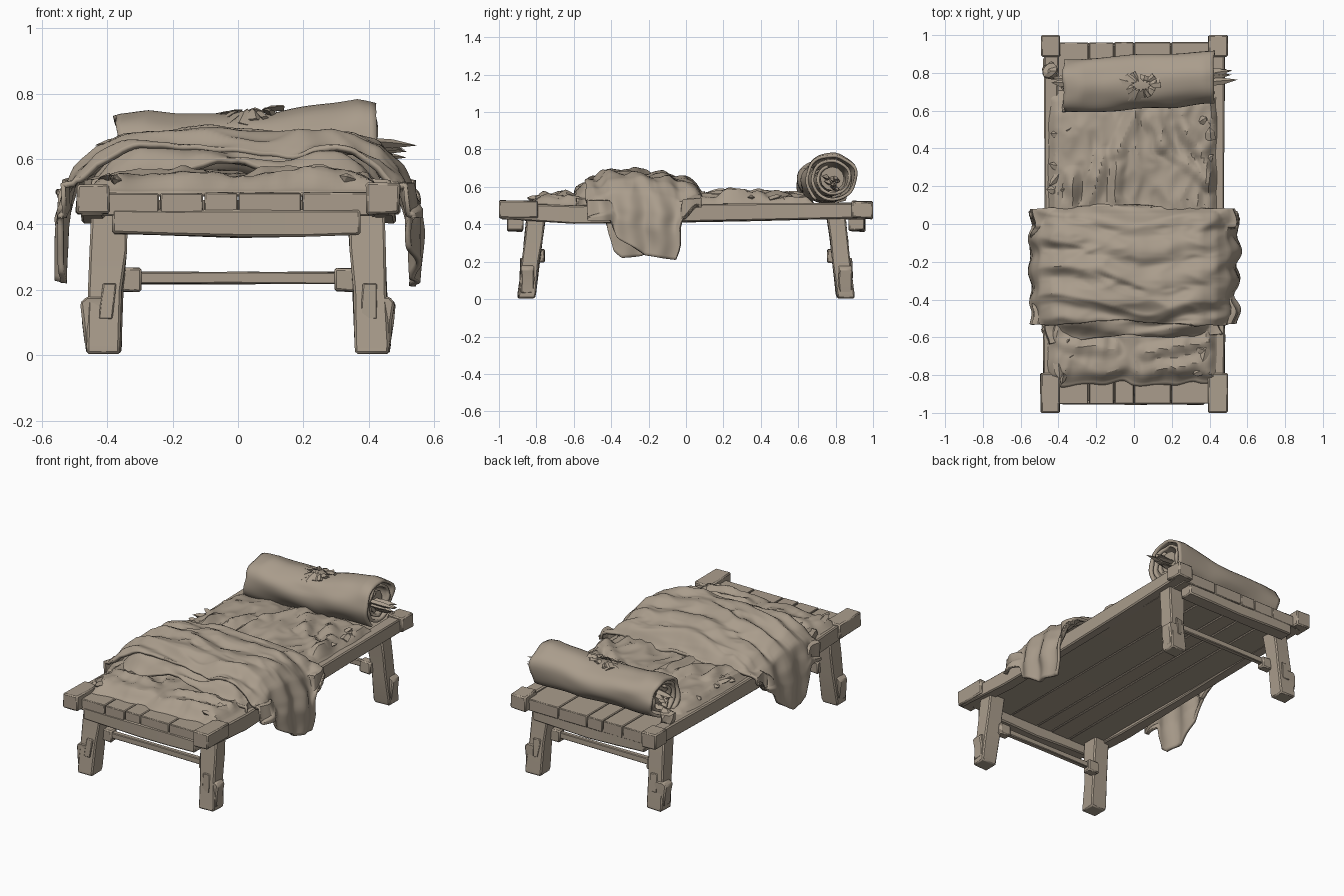
import bpy, bmesh, math, random
from mathutils import Vector, noise

if "Cube" in bpy.data.objects:
    bpy.data.objects.remove(bpy.data.objects["Cube"])

random.seed(4)
MAT = bpy.data.materials.new("weathered tan")
MAT.diffuse_color = (0.40, 0.335, 0.262, 1)
MAT.use_nodes = True
MAT.node_tree.nodes["Principled BSDF"].inputs["Base Color"].default_value = MAT.diffuse_color


def finish(name, bm, angle=35, bevel=0, solid=0):
    bmesh.ops.recalc_face_normals(bm, faces=bm.faces)
    me = bpy.data.meshes.new(name)
    bm.to_mesh(me)
    bm.free()
    ob = bpy.data.objects.new(name, me)
    bpy.context.collection.objects.link(ob)
    me.materials.append(MAT)
    if solid:
        m = ob.modifiers.new("thickness", 'SOLIDIFY')
        m.thickness, m.offset = solid, 0
    if bevel:
        m = ob.modifiers.new("worn edges", 'BEVEL')
        m.width, m.segments = bevel, 1
    bpy.ops.object.select_all(action='DESELECT')
    ob.select_set(True)
    bpy.context.view_layer.objects.active = ob
    bpy.ops.object.shade_smooth_by_angle(angle=math.radians(angle))
    return ob


def interp(pts, t):
    for (a, p), (b, q) in zip(pts, pts[1:]):
        if t <= b:
            return p + (q - p) * max(0, (t - a) / (b - a))
    return pts[-1][1]


def step(a, b, t):
    t = min(1, max(0, (t - a) / (b - a)))
    return t * t * (3 - 2 * t)


def beam(name, axis, sections, wear=0.004, bevel=0.007):
    """Timber through sections (position, a0, a1, b0, b1) along an axis."""
    bm = bmesh.new()
    rings = []
    for p, a0, a1, b0, b1 in sections:
        ring = []
        for a, b in ((a0, b0), (a1, b0), (a1, b1), (a0, b1)):
            a += random.uniform(-wear, wear)
            b += random.uniform(-wear, wear)
            ring.append(bm.verts.new({'x': (p, a, b), 'y': (a, p, b), 'z': (a, b, p)}[axis]))
        rings.append(ring)
    for r, s in zip(rings, rings[1:]):
        for i in range(4):
            bm.faces.new((r[i], r[i - 1], s[i - 1], s[i]))
    bm.faces.new(rings[0])
    bm.faces.new(rings[-1])
    return finish(name, bm, bevel=bevel)


def sheet(name, nu, nv, f, solid, angle=40):
    """Cloth grid from f(u, v), u and v in 0..1."""
    bm = bmesh.new()
    g = [[bm.verts.new(f(i / nu, j / nv)) for j in range(nv + 1)] for i in range(nu + 1)]
    for i in range(nu):
        for j in range(nv):
            bm.faces.new((g[i][j], g[i + 1][j], g[i + 1][j + 1], g[i][j + 1]))
    return finish(name, bm, angle, solid=solid)


def spike(bm, base, tip, width, thick):
    """Torn angular scrap: flat wedge from base to tip."""
    base, tip = Vector(base), Vector(tip)
    d = (tip - base).normalized()
    side = d.cross(Vector((0.1, 0.2, 1))).normalized()
    up = side.cross(d)
    ring, mid = [[bm.verts.new(base.lerp(tip, f) + side * a * width * k + up * b * thick)
                  for a, b in ((-1, 0), (0, 1), (1, 0), (0, -1))] for f, k in ((0, 1), (0.6, 0.8))]
    end = bm.verts.new(tip)
    bm.faces.new(ring)
    for i in range(4):
        bm.faces.new((ring[i - 1], ring[i], mid[i], mid[i - 1]))
        bm.faces.new((mid[i - 1], mid[i], end))


def nz(x, y, z=0):
    return noise.noise(Vector((x, y, z)))


def crease(x, y, z=0):
    return 0.5 - abs(nz(x, y, z)) * 1.6


# --- Frame: side rails with blocky ends
for s, side in ((-1, "left"), (1, "right")):
    beam(side + "_rail", 'y', [(y, *sorted((s * a, s * b)), z0, z1) for y, a, b, z0, z1 in (
        (-0.99, 0.41, 0.48, 0.43, 0.515), (-0.6, 0.40, 0.48, 0.405, 0.50), (-0.1, 0.41, 0.475, 0.41, 0.505),
        (0.4, 0.41, 0.475, 0.42, 0.51), (0.95, 0.40, 0.48, 0.43, 0.515))])
    for e, y0, y1, end in ((-1, -1.0, -0.79, "front"), (1, 0.885, 1.0, "back")):
        x0, x1 = sorted((s * 0.392, s * 0.495))
        beam(f"{end}_{side}_rail_end", 'y', [(y0, x0, x1, 0.434, 0.526), (y1, x0, x1, 0.43, 0.522)])
        # Splayed legs
        cx = [s * 0.412, s * 0.405, s * 0.397, s * 0.392]
        beam(f"{end}_{side}_leg", 'z', [
            (z, c - w, c + w, e * cy - d, e * cy + d) for z, c, w, cy, d in (
                (0.004, cx[0], 0.05, 0.855, 0.045), (0.03, cx[0], 0.054, 0.85, 0.048),
                (0.2, cx[1], 0.052, 0.83, 0.046), (0.32, cx[2], 0.054, 0.817, 0.048),
                (0.45, cx[3], 0.055, 0.80, 0.05))])
        # Splintered slab on the leg
        beam(f"{end}_{side}_leg_splinter", 'z', [
            (z, *sorted((s * 0.40, s * w)), e * 0.85 - 0.034, e * 0.85 + 0.036)
            for z, w in ((0.03, 0.466), (0.10, 0.474), (0.16, 0.482), (0.18, 0.46))])
        beam(f"{end}_{side}_leg_chip", 'z', [
            (z, s * 0.40 - 0.02, s * 0.40 + 0.02, *sorted((e * 0.83, e * (0.890 - z * 0.03))))
            for z in (0.11, 0.22)], 0.008, 0.004)
        # Socket block for the stretcher
        beam(f"{end}_{side}_socket", 'x', [
            (s * p, *sorted((e * 0.755, e * 0.81)), 0.195, 0.266) for p in (0.295, 0.37)], 0.003)

for e, end in ((-1, "front"), (1, "back")):
    beam(end + "_stretcher", 'x', [(x, *sorted((e * 0.77, e * 0.80)), 0.218, 0.255)
                                   for x in (-0.35, 0, 0.35)], 0.002, 0.004)
    beam(end + "_cross_beam", 'x', [(x, *sorted((e * 0.87, e * 0.957)), z, 0.447) for x, z in
                                    ((-0.385, 0.372), (-0.2, 0.367), (0, 0.361), (0.2, 0.364), (0.375, 0.368))], 0.003)

# --- Deck planks with a lining that closes the gaps
beam("deck_lining", 'y', [(y, -0.42, 0.42, 0.435, 0.475) for y in (-0.935, 0, 0.94)], 0.001, 0.004)
edges = [-0.425, -0.24, -0.105, 0.0, 0.195, 0.425]
for i, (a, b) in enumerate(zip(edges, edges[1:])):
    j = random.uniform(-0.008, 0.008)
    beam(f"plank_{i + 1}", 'y', [(y, a + 0.002, b - 0.002, 0.426, 0.495 + j * 0.4)
                                 for y in (-0.957 + j, -0.4, 0.3, 0.957 + j)], 0.001, 0.004)

# --- Mattress under a wrinkled sheet: gathered folds (x0, y0, x1, y1, height)
FOLDS = [(0.02, 0.62, -0.09, 0.38, 0.03), (-0.09, 0.38, -0.10, 0.08, 0.03), (-0.16, 0.36, -0.24, 0.10, 0.04),
         (-0.33, 0.25, -0.32, 0.08, 0.04), (0.05, 0.62, 0.15, 0.42, 0.03), (0.15, 0.42, 0.40, 0.22, 0.025),
         (0.36, 0.38, 0.42, 0.22, 0.045), (0.25, 0.52, 0.36, 0.40, 0.03), (-0.35, -0.64, -0.10, -0.66, 0.03),
         (0.05, -0.68, 0.40, -0.62, 0.03), (0.12, -0.78, 0.38, -0.72, 0.02)]


def mattress(u, v):
    x, y = -0.465 + 0.915 * u, -0.845 + 1.55 * v
    k = step(0, 1, min(min(u, 1 - u) / 0.07, min(v, 1 - v) / 0.05, 1))
    z = 0.537 + 0.02 * nz(x * 4, y * 4, 2) + 0.02 * crease(x * 7 + y * 2, y * 4, 5)
    z += 0.012 * crease(x * 12, y * 7, 9)
    for x0, y0, x1, y1, h in FOLDS:
        dx, dy = x1 - x0, y1 - y0
        t = min(1, max(0, ((x - x0) * dx + (y - y0) * dy) / (dx * dx + dy * dy)))
        d = math.hypot(x - x0 - t * dx, y - y0 - t * dy)
        z += h * max(0, 1 - d / 0.05) * (0.7 + 0.3 * math.sin(3.14 * t))
    wob = 0.015 * nz(x * 9, y * 9, 7)
    return x + wob, y + wob * (2 if v < 0.1 else 1), 0.492 + (max(z, 0.51) - 0.492) * k


sheet("mattress", 72, 110, mattress, 0.014, 30)

# Torn scraps lying along the mattress edges
bm = bmesh.new()
for i in range(40):
    y = random.choice((random.uniform(-0.82, -0.6), random.uniform(0.1, 0.55)))
    s = random.choice((-1, 1))
    x = s * (0.41 - abs(random.gauss(0, 0.07)))
    a, L = random.uniform(0, 6.28), random.uniform(0.06, 0.12)
    p = Vector((x, y, 0.535))
    q = p + Vector((math.cos(a) * L * 0.6, math.sin(a) * L, random.uniform(-0.01, 0.025)))
    q.x = max(-0.47, min(0.455, q.x))
    q.y = max(-0.85, q.y)
    spike(bm, p, q, random.uniform(0.015, 0.03), 0.014)
finish("mattress_scraps", bm, 20)

# --- Blanket: arched cross-section with hanging sides
TOP = [(-0.66, 0.55), (-0.6, 0.58), (-0.5, 0.635), (-0.4, 0.668), (-0.3, 0.672), (-0.15, 0.652),
       (0.0, 0.622), (0.05, 0.595), (0.09, 0.55)]
ACROSS = [(0, 0), (0.4, 0.35), (0.5, 0.43), (0.6, 0.495), (0.72, 0.53), (0.82, 0.545), (1, 0.545)]
DROP = [(0, 0), (0.25, 0), (0.4, 0.012), (0.5, 0.045), (0.6, 0.105), (0.72, 0.19)]


def drape(u, v, y0, y1, slant, lift, width, hem):
    s = 2 * u - 1
    t, sg = abs(s), math.copysign(1, s)
    x = sg * interp(ACROSS, t) * width
    y = y0 + (y1 - y0) * v + 0.018 * math.sin(5 * s + 2) * (1 - t) + 0.012 * nz(x * 8, v * 3, 1)
    y += slant * s * (1 - v)
    h = interp(TOP, y) + lift
    low = hem(y, sg)
    z = h - interp(DROP, min(t, 0.72))
    if t < 0.6:
        z = max(z, 0.53)
    else:
        z = max(z, min(0.53, low + 0.1)) if t <= 0.72 else z
    if t > 0.72:
        z = max(z, low) + (low - max(z, low)) * (t - 0.72) / 0.28
    # Wandering folds across the bed, turning into vertical pleats on the sides
    flat = 1 - step(0.45, 0.75, t)
    wander = y + 0.05 * math.sin(6 * x + 1) + 0.04 * nz(x * 3, y * 2, 11)
    fold = 0.04 * crease(x * 2.5 + 3, wander * 7, 3) + 0.009 * math.sin(44 * wander)
    z += flat * (fold - 0.008 + 0.018 * nz(x * 6, y * 6, 8) + 0.014 * crease(x * 7, y * 12, 14))
    x += sg * (1 - flat) * (0.011 * math.sin(40 * y + sg) + 0.025 * nz(y * 9, z * 4, sg) - 0.002)
    y += (1 - flat) * 0.02 * nz(y * 4, z * 9, 6)
    return x, y, z


def hem_main(y, sg):
    if sg > 0:
        k = step(-0.41, -0.36, y) * (1 - step(-0.05, -0.01, y))
        deep = interp([(-0.4, 0.35), (-0.22, 0.235), (-0.05, 0.21)], y)
    else:
        k = step(-0.44, -0.38, y) * (1 - step(-0.12, 0.0, y))
        deep = interp([(-0.44, 0.30), (-0.34, 0.22), (-0.24, 0.23), (-0.05, 0.36)], y)
    short = 0.42 + 0.08 * step(-0.03, 0.06, y)
    return short + (deep - short) * k


sheet("blanket", 104, 110, lambda u, v: drape(u, v, -0.525, 0.085, 0, 0.0, 1.0, hem_main), 0.018)
sheet("blanket_lower_fold", 72, 40,
      lambda u, v: drape(u, v, -0.60, -0.38, 0.035, -0.015, 0.87, lambda y, s: 0.49), 0.018)

# --- Bedroll: spiral of cloth, crushed on top in the middle
CRUSH = [(-0.4, 0.70), (-0.36, 0.82), (-0.28, 0.90), (-0.2, 0.82), (0.0, 0.72), (0.1, 0.74), (0.2, 0.85),
         (0.3, 0.98), (0.37, 1.10), (0.43, 0.98)]


def roll_center(x):
    return 0.758 + 0.06 * x, 0.636 + 0.02 * x


def bedroll(u, v):
    a = 0.6 * math.pi + v * 2 * math.pi * 2.35
    inset = 0.02 * (1 - v)
    x = -0.375 + inset + (0.80 - 2 * inset) * u
    r = 0.066 + 0.072 * v
    r += 0.014 * nz(x * 5, math.cos(a) * 1.5, math.sin(a) * 1.5) * v
    cy, cz = roll_center(x)
    rise = r * math.sin(a)
    if rise > 0:
        rise *= interp(CRUSH, x)
    x += 0.018 * nz(a * 1.2, 3 * u, 4)
    return x, cy + r * 1.06 * math.cos(a), max(cz + rise, 0.522)


sheet("bedroll", 44, 100, bedroll, 0.016, 45)

# Straw core with stalks sticking out of both ends
bm = bmesh.new()
bmesh.ops.create_cone(bm, cap_ends=True, segments=12, radius1=0.058, radius2=0.064, depth=0.74)
for v in bm.verts:
    x = v.co.z + 0.025
    cy, cz = roll_center(x)
    v.co = (x + random.uniform(-0.02, 0.02), cy + v.co.x, cz + v.co.y)
for s, x0, n, reach in ((1, 0.36, 9, 0.555), (-1, -0.33, 7, -0.44)):
    for i in range(n):
        a, r = random.uniform(0, 6.28), random.uniform(0.01, 0.045)
        cy, cz = roll_center(x0)
        p = Vector((x0, cy + r * math.cos(a), cz - 0.015 + r * math.sin(a)))
        tip = Vector((reach - s * random.uniform(0, 0.08), p.y + random.uniform(0, 0.04),
                      p.z - random.uniform(0, 0.02)))
        spike(bm, p, tip, 0.022, 0.014)
# Ragged tear on top of the roll
for i in range(13):
    a = i * 0.483 + random.uniform(-0.25, 0.25)
    c, s = math.cos(a), math.sin(a)
    k = random.uniform(0.7, 1.25)
    spike(bm, (0.04 + 0.11 * c * k, 0.735 + 0.07 * s * k, 0.742 + 0.015 * c - 0.03 * max(0, -s) * k),
          (0.04 + 0.04 * c, 0.735 + 0.02 * s, 0.757 - 0.015 * random.random()),
          random.uniform(0.015, 0.032), 0.009)
finish("straw_and_tear", bm, 20)

# Knotted straw lump beside the roll
bm = bmesh.new()
bmesh.ops.create_icosphere(bm, subdivisions=2, radius=0.045)
for v in bm.verts:
    v.co = v.co * (1 + 0.5 * nz(*(v.co * 40))) + Vector((-0.44, 0.81, 0.555))
finish("straw_lump", bm, 20)
